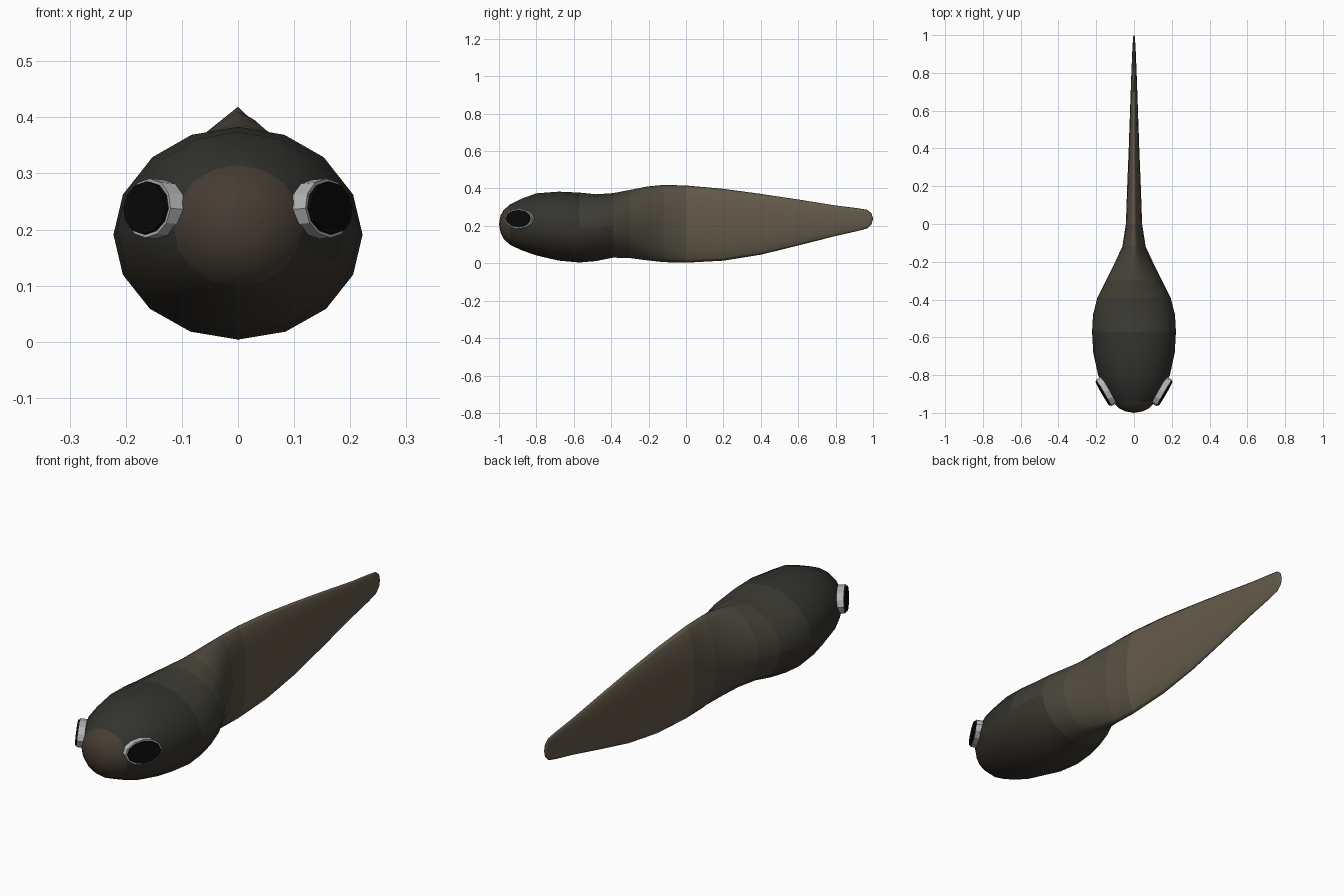
import bpy, bmesh, math
from mathutils import Vector, Matrix

if "Cube" in bpy.data.objects:
    bpy.data.objects.remove(bpy.data.objects["Cube"])


def material(name, rgb):
    m = bpy.data.materials.new(name)
    m.diffuse_color = (*rgb, 1)
    m.use_nodes = True
    m.node_tree.nodes["Principled BSDF"].inputs["Base Color"].default_value = m.diffuse_color
    return m


def blend(a, b, t):
    return tuple(p + (q - p) * t for p, q in zip(a, b))


# Body and tail: one loft of 16-sided rings
# y, bottom z, top z, half width, pinch (1 = ellipse, larger = thin fin edges)
sections = [
    (-0.992, 0.165, 0.255, 0.045, 1), (-0.975, 0.130, 0.285, 0.080, 1),
    (-0.94, 0.098, 0.315, 0.115, 1), (-0.88, 0.070, 0.345, 0.155, 1),
    (-0.80, 0.042, 0.374, 0.190, 1), (-0.68, 0.014, 0.383, 0.216, 1),
    (-0.57, 0.004, 0.378, 0.222, 1), (-0.48, 0.012, 0.369, 0.217, 1),
    (-0.39, 0.030, 0.375, 0.194, 1.05), (-0.30, 0.028, 0.392, 0.148, 1.15),
    (-0.21, 0.016, 0.410, 0.104, 1.3), (-0.12, 0.006, 0.419, 0.062, 1.4),
    (0.0, 0.003, 0.416, 0.043, 1.4), (0.2, 0.014, 0.398, 0.036, 1.4),
    (0.4, 0.046, 0.371, 0.028, 1.4), (0.6, 0.095, 0.341, 0.021, 1.3),
    (0.8, 0.146, 0.309, 0.014, 1.2), (0.92, 0.173, 0.294, 0.009, 1),
    (0.97, 0.187, 0.286, 0.006, 1), (0.992, 0.210, 0.267, 0.004, 1),
]
SIDES = 16
bm = bmesh.new()
rings = []
for y, lo, hi, w, pinch in sections:
    ring = []
    for i in range(SIDES):
        a = 2 * math.pi * i / SIDES
        s = math.sin(a)
        x = math.copysign(abs(s) ** pinch, s) * w
        ring.append(bm.verts.new((x, y, (lo + hi) / 2 + math.cos(a) * (hi - lo) / 2)))
    rings.append(ring)
for r0, r1 in zip(rings, rings[1:]):
    for i in range(SIDES):
        j = (i + 1) % SIDES
        bm.faces.new((r0[i], r0[j], r1[j], r1[i]))
for ring, y, z in ((rings[0], -1.0, 0.21), (rings[-1], 1.0, 0.238)):
    tip = bm.verts.new((0, y, z))
    for i in range(SIDES):
        bm.faces.new((ring[i], ring[(i + 1) % SIDES], tip))
bmesh.ops.recalc_face_normals(bm, faces=bm.faces)

# Skin colours: dark back, brown belly, stepping to a lighter tail
back, belly, tail = (0.032, 0.034, 0.028), (0.042, 0.034, 0.026), (0.125, 0.102, 0.068)
STEPS = 6
skins = [material(f"skin_{k}", blend(back, tail, k / STEPS)) for k in range(STEPS + 1)]
skins += [material("belly", belly), material("snout", (0.062, 0.047, 0.034))]
for f in bm.faces:
    f.smooth = True
    c = f.calc_center_median()
    t = min(max((c.y + 0.6) / 0.75, 0), 1)
    f.material_index = round(t * STEPS)
    if c.y < -0.955:
        f.material_index = STEPS + 2
    elif c.y < -0.4 and c.z < 0.17:
        f.material_index = STEPS + 1
me = bpy.data.meshes.new("body_and_tail")
bm.to_mesh(me)
bm.free()
for m in skins:
    me.materials.append(m)
bpy.context.collection.objects.link(bpy.data.objects.new("body_and_tail", me))

# Eyes: flat black discs with a pale rim, one pair mirrored across x
black = material("eye_black", (0.003, 0.003, 0.003))
pale = material("eye_rim", (0.45, 0.45, 0.45))


def disc(name, side, radius_y, radius_z, depth, out, mat):
    normal = Vector((side * 0.86, -0.5, 0.08)).normalized()
    centre = Vector((side * 0.148, -0.887, 0.237)) + normal * out
    bpy.ops.mesh.primitive_cylinder_add(vertices=12, radius=1, depth=1)
    ob = bpy.context.object
    ob.name = name
    rot = normal.to_track_quat('Z', 'Y').to_matrix().to_4x4()
    # local x of the disc lies across, local y points up
    up = Vector((0, 0, 1))
    across = up.cross(normal).normalized()
    up = normal.cross(across)
    rot = Matrix((across, up, normal)).transposed().to_4x4()
    size = Matrix.Diagonal((radius_y, radius_z, depth, 1))
    ob.data.transform(Matrix.Translation(centre) @ rot @ size)
    ob.data.materials.append(mat)


for side, label in ((1, "left"), (-1, "right")):
    disc(label + "_eye_rim", side, 0.081, 0.053, 0.030, 0.000, pale)
    disc(label + "_eye", side, 0.074, 0.047, 0.030, 0.007, black)
